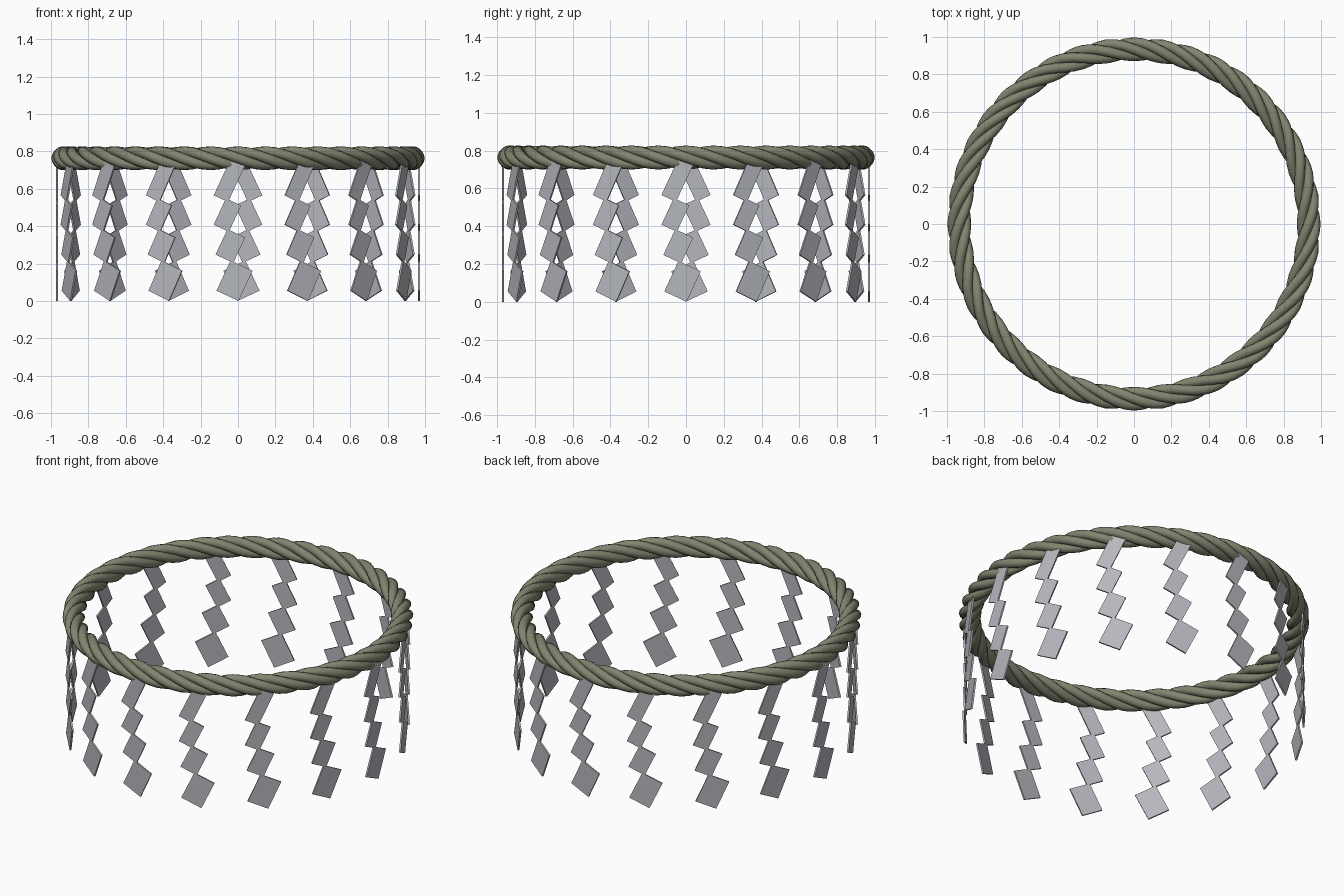
import bpy, bmesh, math
from mathutils import Vector, Matrix

if "Cube" in bpy.data.objects:
    bpy.data.objects.remove(bpy.data.objects["Cube"])

RING_R, RING_Z = 0.934, 0.763
STRANDS, TWISTS = 4, 10
OFFSET, STRAND_R = 0.0360, 0.0275


def material(name, rgb):
    m = bpy.data.materials.new(name)
    m.diffuse_color = (*rgb, 1)
    m.use_nodes = True
    m.node_tree.nodes["Principled BSDF"].inputs["Base Color"].default_value = m.diffuse_color
    return m


def make_object(name, mesh, mat=None):
    ob = bpy.data.objects.new(name, mesh)
    bpy.context.collection.objects.link(ob)
    if mat:
        mesh.materials.append(mat)
    return ob


rope_mat = material("olive rope", (0.225, 0.23, 0.16))
paper_mat = material("pale grey paper", (0.47, 0.475, 0.515))


# Rope: helical strands wound around a circle
def strand_point(t, phase):
    a = phase - TWISTS * t
    r = RING_R + OFFSET * math.cos(a)
    return Vector((r * math.cos(t), r * math.sin(t), RING_Z + OFFSET * math.sin(a)))


def make_strand(i, steps=240, sides=12):
    phase = 2 * math.pi * i / STRANDS
    bm = bmesh.new()
    rings = []
    for s in range(steps):
        t = 2 * math.pi * s / steps
        p = strand_point(t, phase)
        tangent = (strand_point(t + 0.001, phase) - strand_point(t - 0.001, phase)).normalized()
        core = Vector((RING_R * math.cos(t), RING_R * math.sin(t), RING_Z))
        n = p - core
        n = (n - tangent * n.dot(tangent)).normalized()
        b = tangent.cross(n)
        rings.append([bm.verts.new(p + STRAND_R * (n * math.cos(q) + b * math.sin(q)))
                      for q in (2 * math.pi * k / sides for k in range(sides))])
    for s in range(steps):
        r0, r1 = rings[s], rings[(s + 1) % steps]
        for k in range(sides):
            j = (k + 1) % sides
            bm.faces.new((r0[k], r0[j], r1[j], r1[k])).smooth = True
    bmesh.ops.recalc_face_normals(bm, faces=bm.faces)
    mesh = bpy.data.meshes.new("rope_strand")
    bm.to_mesh(mesh)
    bm.free()
    make_object(f"rope_strand_{i + 1}", mesh, rope_mat)


for i in range(STRANDS):
    make_strand(i)

# Zigzag streamer: four slanted plates (lower-left corner x, z, width, length)
PLATES = [(-0.13, 0.565, 0.085, 0.215),
          (-0.13, 0.408, 0.09, 0.155),
          (-0.12, 0.248, 0.105, 0.15),
          (-0.115, 0.055, 0.13, 0.178)]
SLANT = math.radians(25)
THICK = 0.01

bm = bmesh.new()
for x, z, w, length in PLATES:
    place = (Matrix.Translation((x, 0, z)) @ Matrix.Rotation(SLANT, 4, 'Y')
             @ Matrix.Translation((w / 2, 0, length / 2))
             @ Matrix.Diagonal((w, THICK, length, 1)))
    bmesh.ops.create_cube(bm, size=1, matrix=place)
streamer_mesh = bpy.data.meshes.new("paper_streamer")
bm.to_mesh(streamer_mesh)
bm.free()
streamer_mesh.materials.append(paper_mat)

# Sixteen streamers hung around the outside of the rope
for k in range(16):
    a = k * math.pi / 8
    ob = make_object(f"paper_streamer_{k + 1}", streamer_mesh)
    ob.matrix_world = Matrix.Rotation(a, 4, 'Z') @ Matrix.Translation((0, -0.968, 0))
